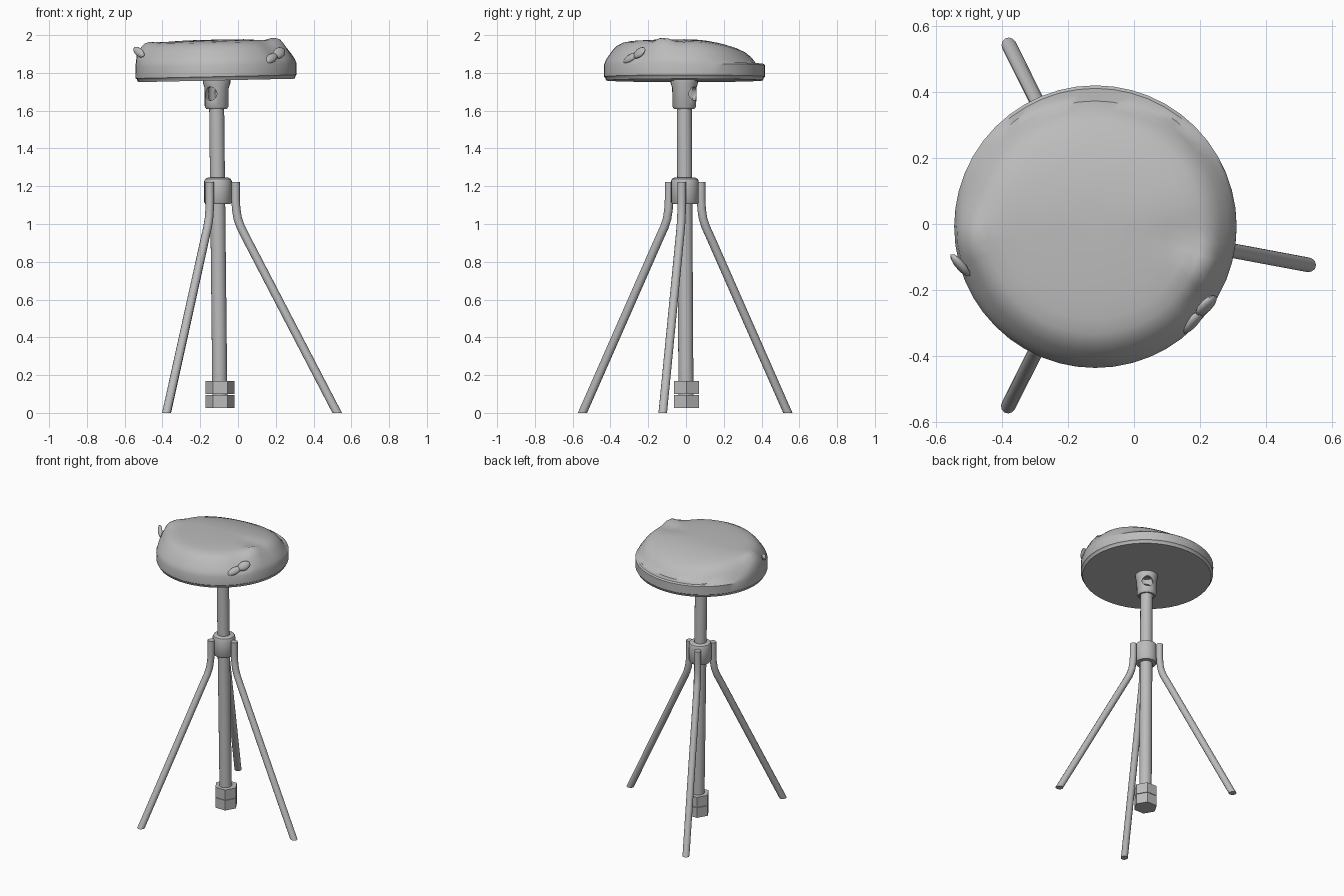
import bpy, bmesh, math
from mathutils import Vector, Matrix

default = bpy.data.objects.get("Cube")
if default:
    bpy.data.objects.remove(default, do_unlink=True)

grey = bpy.data.materials.new("plain_grey")
grey.use_nodes = True
colour = (0.5, 0.5, 0.5, 1)
grey.diffuse_color = colour
grey.node_tree.nodes["Principled BSDF"].inputs["Base Color"].default_value = colour


def select_only(ob):
    bpy.ops.object.select_all(action='DESELECT')
    ob.select_set(True)
    bpy.context.view_layer.objects.active = ob


def finish(name, bm, smooth=True):
    """Turn a bmesh into a named, coloured object."""
    bmesh.ops.recalc_face_normals(bm, faces=bm.faces)
    mesh = bpy.data.meshes.new(name)
    bm.to_mesh(mesh)
    bm.free()
    mesh.materials.append(grey)
    ob = bpy.data.objects.new(name, mesh)
    bpy.context.collection.objects.link(ob)
    if smooth:
        select_only(ob)
        bpy.ops.object.shade_smooth_by_angle(angle=math.radians(40))
    return ob


def lathe(profile, sides):
    """Revolve (radius, height) points about the z axis."""
    bm = bmesh.new()
    verts = [bm.verts.new((r, 0, z)) for r, z in profile]
    edges = [bm.edges.new(pair) for pair in zip(verts, verts[1:])]
    bmesh.ops.spin(bm, geom=verts + edges, cent=(0, 0, 0), axis=(0, 0, 1),
                   angle=math.tau, steps=sides, use_duplicate=False)
    bmesh.ops.remove_doubles(bm, verts=bm.verts, dist=1e-4)
    return bm


def rod(bottom, top, radius, sides):
    """Capped cylinder between two points."""
    bottom, top = Vector(bottom), Vector(top)
    axis = top - bottom
    turn = axis.to_track_quat('Z', 'Y').to_matrix().to_4x4()
    bm = bmesh.new()
    bmesh.ops.create_cone(bm, cap_ends=True, segments=sides, radius1=radius,
                          radius2=radius, depth=axis.length,
                          matrix=Matrix.Translation((bottom + top) / 2) @ turn)
    return bm


def bump(x, y, cx, cy, sx, sy):
    return math.exp(-((x - cx) / sx) ** 2 - ((y - cy) / sy) ** 2)


# Worn seat cushion: domed, sagging to the back, with two raised corners
cushion = [(0, 0), (0.415, 0), (0.42, 0.015), (0.426, 0.02), (0.427, 0.08),
           (0.418, 0.105), (0.402, 0.13), (0.38, 0.16), (0.355, 0.185),
           (0.325, 0.2), (0.28, 0.208), (0.22, 0.212), (0.15, 0.215),
           (0.08, 0.216), (0, 0.216)]
bm = lathe(cushion, 48)
for v in bm.verts:
    x, y, z = v.co
    if z > 0.09:
        if y > 0:
            z = max(0.088, z - 0.09 * (y / 0.42) ** 2)
        z += 0.034 * bump(x, y, 0.335, -0.12, 0.05, 0.055)
        z += 0.05 * bump(x, y, -0.4, -0.04, 0.06, 0.09)
        z -= 0.02 * bump(x, y, 0.32, -0.23, 0.05, 0.04)
        z -= 0.012 * bump(x, y, 0.27, -0.04, 0.06, 0.06)
        v.co.z = z
bm.transform(Matrix.Translation((-0.115, -0.008, 1.76)) @ Matrix.Rotation(-0.022, 4, 'Y'))
seat = finish("seat", bm)


# Torn flaps on the cushion's shoulder
def flap(name, centre, along, out, lobes):
    along, out = Vector(along).normalized(), Vector(out)
    out = (out - along * out.dot(along)).normalized()
    across = out.cross(along)
    frame = Matrix((along, across, out)).transposed().to_4x4()
    bm = bmesh.new()
    for shift, length, width in lobes:
        place = Matrix.Translation(Vector(centre) + along * shift) @ frame
        bmesh.ops.create_icosphere(bm, subdivisions=2, radius=1,
                                   matrix=place @ Matrix.Diagonal((length, width, 0.014, 1)))
    return finish(name, bm)


flap("left_flap", (0.195, -0.275, 1.89), (0.1, 0.12, 0.07), (0.75, -0.65, 0.6),
     [(-0.03, 0.05, 0.024), (0.04, 0.045, 0.03)])
flap("right_flap", (-0.525, -0.125, 1.91), (-0.05, 0.06, 0.04), (-0.9, -0.4, 0.4),
     [(0, 0.048, 0.022)])

# Hollow socket under the seat, with a cross hole
sleeve = [(0.045, 0), (0.055, 0), (0.063, 0.012), (0.064, 0.11), (0.072, 0.135),
          (0.072, 0.16), (0.045, 0.16), (0.045, 0)]
bm = lathe(sleeve, 24)
bm.transform(Matrix.Translation((-0.113, -0.009, 1.61)))
socket = finish("seat_socket", bm, smooth=False)
hole_centre, hole_axis = Vector((-0.113, -0.009, 1.69)), Vector((0.54, 0.84, 0)) * 0.2
cutter = finish("hole_cutter", rod(hole_centre - hole_axis, hole_centre + hole_axis, 0.036, 20), False)
cutter.hide_render = True
select_only(socket)
cut = socket.modifiers.new("cross_hole", 'BOOLEAN')
cut.operation = 'DIFFERENCE'
cut.object = cutter
bpy.ops.object.modifier_apply(modifier=cut.name)
bpy.data.objects.remove(cutter, do_unlink=True)
select_only(socket)
bpy.ops.object.shade_smooth_by_angle(angle=math.radians(40))

# Central post, leaning very slightly
finish("post", rod((-0.096, 0, 0.08), (-0.113, -0.009, 1.63), 0.04, 20))

# Collar that holds the legs
collar = [(0.038, 0), (0.066, 0), (0.073, 0.01), (0.073, 0.122), (0.068, 0.134),
          (0.056, 0.14), (0.038, 0.14)]
bm = lathe(collar, 24)
bm.transform(Matrix.Translation((-0.106, -0.006, 1.105)))
finish("collar", bm)

# Two hexagonal nuts at the foot of the post
for name, low in (("lower_nut", 0.025), ("upper_nut", 0.099)):
    bm = rod((0, 0, low), (0, 0, low + 0.071), 0.077, 6)
    # put corners on the x axis
    first = max(bm.verts, key=lambda v: v.co.x).co
    bm.transform(Matrix.Rotation(-math.atan2(first.y, first.x), 4, 'Z'))
    bm.transform(Matrix.Translation((-0.095, 0.002, 0)))
    finish(name, bm, smooth=False)


# Bent tube legs, cut flat at the floor
def leg(name, degrees, reach):
    angle = math.radians(degrees)
    path = [(0.095, 1.222), (0.095, 1.13), (0.098, 1.08), (0.106, 1.03),
            (0.122, 0.985), (0.15, 0.93),
            (reach + (reach - 0.15) * 0.06, -0.93 * 0.06)]
    curve = bpy.data.curves.new(name + "_path", 'CURVE')
    curve.dimensions = '3D'
    curve.bevel_depth = 0.0225
    curve.bevel_resolution = 4
    curve.use_fill_caps = True
    spline = curve.splines.new('POLY')
    spline.points.add(len(path) - 1)
    for point, (r, z) in zip(spline.points, path):
        point.co = (r * math.cos(angle) - 0.106, r * math.sin(angle) - 0.005, z, 1)
    helper = bpy.data.objects.new(name + "_path", curve)
    bpy.context.collection.objects.link(helper)
    graph = bpy.context.evaluated_depsgraph_get()
    bm = bmesh.new()
    bm.from_mesh(helper.evaluated_get(graph).to_mesh())
    bpy.data.objects.remove(helper, do_unlink=True)
    bmesh.ops.remove_doubles(bm, verts=bm.verts, dist=1e-4)
    result = bmesh.ops.bisect_plane(bm, geom=bm.verts[:] + bm.edges[:] + bm.faces[:],
                                    plane_co=(0, 0, 0), plane_no=(0, 0, -1), clear_outer=True)
    rim = [e for e in result["geom_cut"] if isinstance(e, bmesh.types.BMEdge)]
    bmesh.ops.contextual_create(bm, geom=rim)
    return finish(name, bm)


leg("left_leg", -10.6, 0.642)
leg("back_right_leg", 116.5, 0.608)
leg("front_right_leg", 243.3, 0.608)
